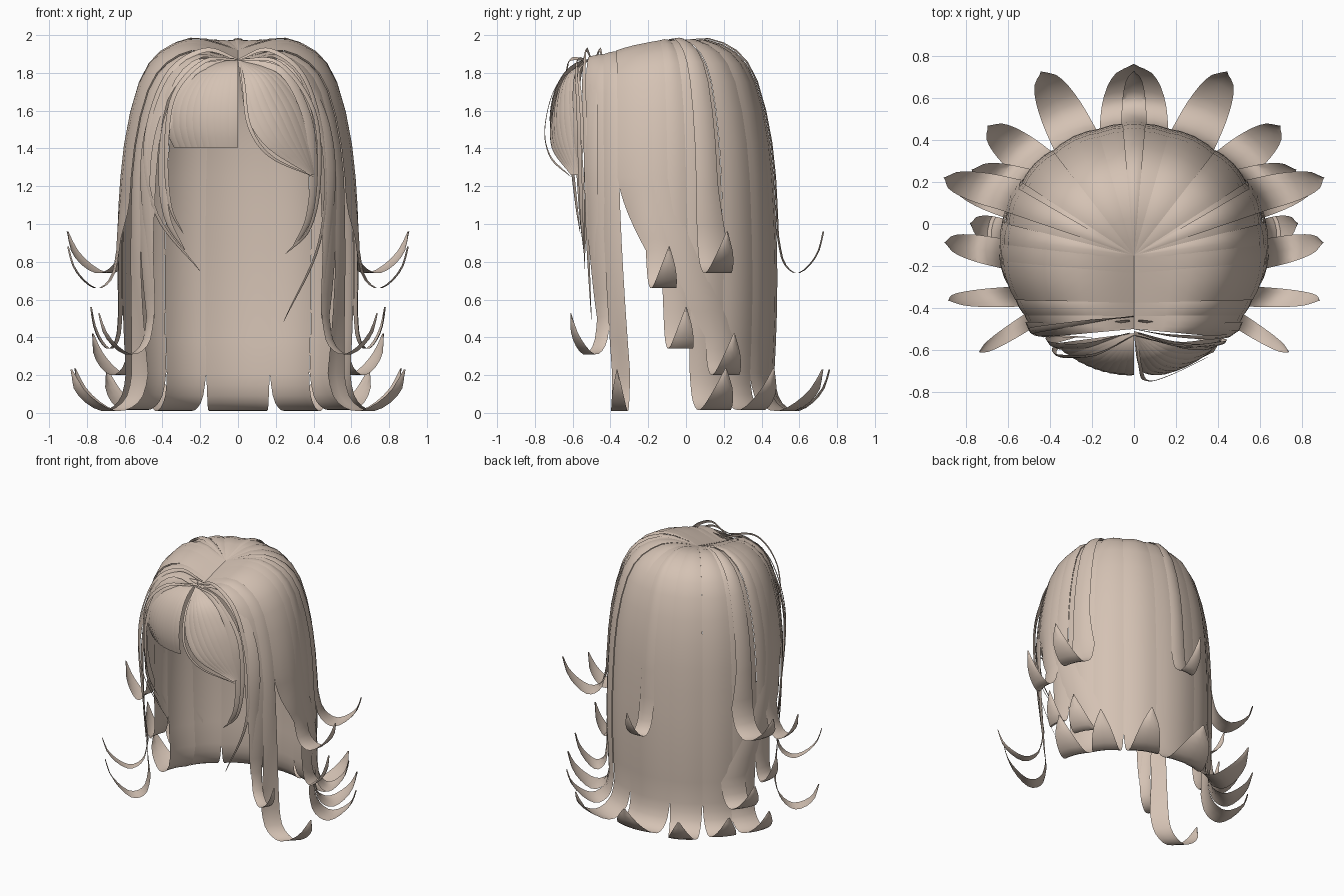
import bpy, bmesh, math
from mathutils import Vector

if "Cube" in bpy.data.objects:
    bpy.data.objects.remove(bpy.data.objects["Cube"], do_unlink=True)

hair = bpy.data.materials.new("beige_hair")
hair.use_nodes = True
hair.diffuse_color = (0.66, 0.54, 0.455, 1)
hair.node_tree.nodes["Principled BSDF"].inputs["Base Color"].default_value = hair.diffuse_color


def lerp(a, b, t):
    return a + (b - a) * t


def clamp(t):
    return max(0.0, min(1.0, t))


def sheet(name, rows, mirror=False):
    """Open surface through rows of points, optionally flipped to the other side."""
    bm = bmesh.new()
    s = -1 if mirror else 1
    grid = [[bm.verts.new((p[0] * s, p[1], p[2])) for p in row] for row in rows]
    for r0, r1 in zip(grid, grid[1:]):
        for i in range(len(r0) - 1):
            bm.faces.new((r0[i], r0[i + 1], r1[i + 1], r1[i]))
    bmesh.ops.remove_doubles(bm, verts=bm.verts, dist=0.0005)
    bmesh.ops.recalc_face_normals(bm, faces=bm.faces)
    me = bpy.data.meshes.new(name)
    bm.to_mesh(me)
    bm.free()
    me.materials.append(hair)
    for p in me.polygons:
        p.use_smooth = True
    me.set_sharp_from_angle(angle=math.radians(35))
    ob = bpy.data.objects.new(name, me)
    bpy.context.collection.objects.link(ob)


def spline(pts, steps):
    """Smooth path through a few points."""
    p = [Vector(q) for q in pts]
    p = [2 * p[0] - p[1]] + p + [2 * p[-1] - p[-2]]
    out = []
    for i in range(1, len(p) - 2):
        a, b, c, d = p[i - 1:i + 3]
        for k in range(steps):
            t = k / steps
            out.append(0.5 * (2 * b + (c - a) * t + (2 * a - 5 * b + 4 * c - d) * t * t
                              + (3 * b - a - 3 * c + d) * t ** 3))
    return out + [p[-2]]


# Crown profile (share of radius, height) and the outward flip (reach, height, width)
CROWN = [(0, 1.92), (0.12, 1.945), (0.28, 1.97), (0.42, 1.97), (0.54, 1.945), (0.65, 1.905),
         (0.74, 1.845), (0.82, 1.75), (0.89, 1.6), (0.94, 1.43), (0.97, 1.25)]
FLIP = spline([(0, 0.2, 1), (0.08, 0.08, 0.97), (0.24, 0.018, 0.95), (0.45, 0, 0.9),
               (0.7, 0.045, 0.76), (0.9, 0.12, 0.5), (1, 0.22, 0.04)], 2)


def hull(phi, f, z, low):
    """Point on the head shape; phi is in degrees away from the back."""
    a = math.radians(phi)
    front = clamp((abs(phi) - 85) / 45)
    root = Vector((0, lerp(-0.15, -0.5, front), 0))
    rim = Vector((0.628 * math.sin(a), -0.12 + 0.595 * math.cos(a), 0))
    f *= 1 - 0.13 * low * clamp((abs(phi) - 104) / 10)
    p = root + (rim - root) * f
    p.z = z - 0.09 * front * clamp((z - 1.2) / 0.7)
    return p


def lock(name, top, end, bottom, tip, lift=0.0, mirror=False):
    """Lock running from the parting over the crown to a flipped tip."""
    rows = [(f, z, 0, 0, 1) for f, z in CROWN]
    for k in (0.17, 0.34, 0.5, 0.67, 0.84):
        rows.append((0, lerp(1.25, bottom + 0.2, k), k ** 1.4, 0, 1))
    rows += [(0, bottom + dz, 1, out, w) for out, dz, w in FLIP]
    result = []
    for f, z, k, out, w in rows:
        if z < 1.25:
            f = 0.97 + 0.03 * math.sin(math.pi * clamp((1.25 - z) / 1.1))
        lo, hi = lerp(top[0], end[0], k), lerp(top[1], end[1], k)
        c, h = (lo + hi) / 2, (hi - lo) / 2 * w
        reach = Vector((*tip, z)) - hull(c, f, z, k)
        reach.z = 0
        row = []
        for u in (-1, -0.6, 0, 0.6, 1):
            bow = (0.014 * (1 - u * u) + lift) * min(1, f * 2)
            p = hull(c + h * u, f * (1 + bow), z + bow * 0.5 * clamp((z - 1.6) * 3), k)
            row.append(p + reach * out)
        result.append(row)
    sheet(name, result, mirror)


def wisp(name, pts, width, blunt=0.15, mirror=False):
    """Thin tapered strand lying around the head."""
    path = spline(pts, 7)
    n = len(path) - 1
    rows = []
    for i, p in enumerate(path):
        tangent = path[min(i + 1, n)] - path[max(i - 1, 0)]
        outward = Vector((p.x, p.y + 0.1, 0.25 * (p.z - 1.3)))
        side = tangent.cross(outward).normalized()
        w = width * (blunt + (1 - blunt) * math.sin(math.pi * min(1, i / n + 0.02)) ** 0.7)
        if i == n:
            w = 0.002
        bulge = outward.normalized() * w * 0.15
        rows.append([p - side * w / 2, p + bulge, p + side * w / 2])
    sheet(name, rows, mirror)


# Central back locks
lock("back_center_lock", (-16, 16), (-16, 16), 0.01, (0, 0.755))
lock("back_upper_lock", (-5, 5), (-5.5, 5.5), 0.74, (0, 0.71), 0.02)

# Paired locks: name, angles at crown, angles at tip, bottom height, tip position, lift
PAIRS = [
    ("back_lock", (16, 38), (16, 38), 0.01, (0.44, 0.72), 0.0),
    ("back_corner_lock", (38, 58), (38, 58), 0.015, (0.69, 0.46), 0.006),
    ("rear_side_lock", (58, 78), (56, 76), 0.015, (0.86, 0.21), 0.0),
    ("middle_side_lock", (78, 92), (76, 90), 0.34, (0.77, 0.0), 0.006),
    ("slanted_side_lock", (86, 104), (50, 68), 0.2, (0.76, 0.25), 0.012),
    ("upper_side_lock", (61, 73), (57, 73), 0.74, (0.885, 0.21), 0.025),
    ("wide_side_lock", (91, 114), (85, 99), 0.66, (0.885, -0.09), 0.016),
    ("front_side_lock", (113, 123), (107, 117), 0.01, (0.88, -0.365), 0.0),
    ("front_lock", (122, 135), (118, 126), 0.31, (0.73, -0.61), 0.008),
]
for label, top, end, bottom, tip, lift in PAIRS:
    for side, flip in (("left", False), ("right", True)):
        lock(side + "_" + label, top, end, bottom, tip, lift, flip)

# Straight fringe: a fan of narrow strands with a level cut
STRANDS = 10
for j in range(STRANDS):
    rows = []
    for i in range(13):
        t = math.radians(117 * i / 12)
        row = []
        for u in (0, 0.5, 1):
            s = (j + u * 1.02) / STRANDS
            r = 1 + (0.012 if u == 0.5 else 0)
            row.append((-0.38 * s ** 0.9 * math.sin(t) * r,
                        -0.52 - (0.2 - 0.15 * s * s) * math.sin(t) * r,
                        1.55 + 0.32 * math.cos(t)))
        rows.append(row)
    sheet("fringe_strand_%d" % (j + 1), rows)

# Swept fringe: strands spread between an inner and an outer curve
inner = spline([(0, -0.52, 1.87), (0.015, -0.65, 1.74), (0.05, -0.71, 1.56),
                (0.16, -0.71, 1.4), (0.38, -0.61, 1.26)], 5)
outer = spline([(0, -0.51, 1.87), (0.2, -0.56, 1.81), (0.34, -0.55, 1.66),
                (0.41, -0.54, 1.46), (0.41, -0.56, 1.26)], 5)
for j in range(8):
    rows = []
    for i, (a, b) in enumerate(zip(inner, outer)):
        row = []
        for u in (0, 0.5, 1):
            s = (j + u) / 8
            p = a.lerp(b, s)
            swell = math.sin(math.pi * i / (len(inner) - 1))
            p += Vector((0.25, -1, 0.3)) * swell * (0.04 * math.sin(math.pi * s)
                                                  + (0.004 if u == 0.5 else 0))
            row.append(p)
        rows.append(row)
    sheet("swept_strand_%d" % (j + 1), rows)

# Face-framing locks and loose wisps on both sides
for side, flip in (("left", False), ("right", True)):
    wisp(side + "_face_lock", [(0.02, -0.52, 1.87), (0.24, -0.58, 1.8), (0.37, -0.58, 1.55),
                               (0.4, -0.56, 1.25), (0.37, -0.55, 1.02), (0.28, -0.54, 0.86)],
         0.06, 0.1, flip)
    wisp(side + "_temple_lock", [(0.02, -0.46, 1.87), (0.28, -0.5, 1.82), (0.43, -0.5, 1.6),
                                 (0.49, -0.5, 1.3), (0.47, -0.49, 0.9), (0.44, -0.47, 0.5)],
         0.09, 0.1, flip)

wisp("right_long_wisp", [(0, -0.44, 1.87), (-0.18, -0.46, 1.92), (-0.38, -0.49, 1.78),
                         (-0.49, -0.51, 1.42), (-0.43, -0.53, 1.05), (-0.2, -0.54, 0.75)], 0.035)
wisp("right_arched_wisp", [(0, -0.53, 1.87), (-0.18, -0.62, 1.86), (-0.34, -0.63, 1.68),
                           (-0.38, -0.61, 1.38), (-0.36, -0.58, 1.1), (-0.29, -0.56, 0.95)], 0.03)
wisp("left_long_wisp", [(0, -0.5, 1.87), (0.17, -0.53, 1.92), (0.36, -0.54, 1.76),
                        (0.46, -0.53, 1.35), (0.43, -0.52, 0.9), (0.24, -0.5, 0.48)], 0.03)
wisp("left_arched_wisp", [(0, -0.53, 1.87), (0.22, -0.58, 1.85), (0.4, -0.57, 1.6),
                          (0.43, -0.56, 1.25), (0.38, -0.55, 0.98), (0.25, -0.54, 0.84)], 0.03)
wisp("fringe_wisp", [(0.01, -0.52, 1.87), (0.03, -0.68, 1.74), (0.06, -0.745, 1.52),
                     (0.17, -0.72, 1.36), (0.4, -0.61, 1.25)], 0.02)
